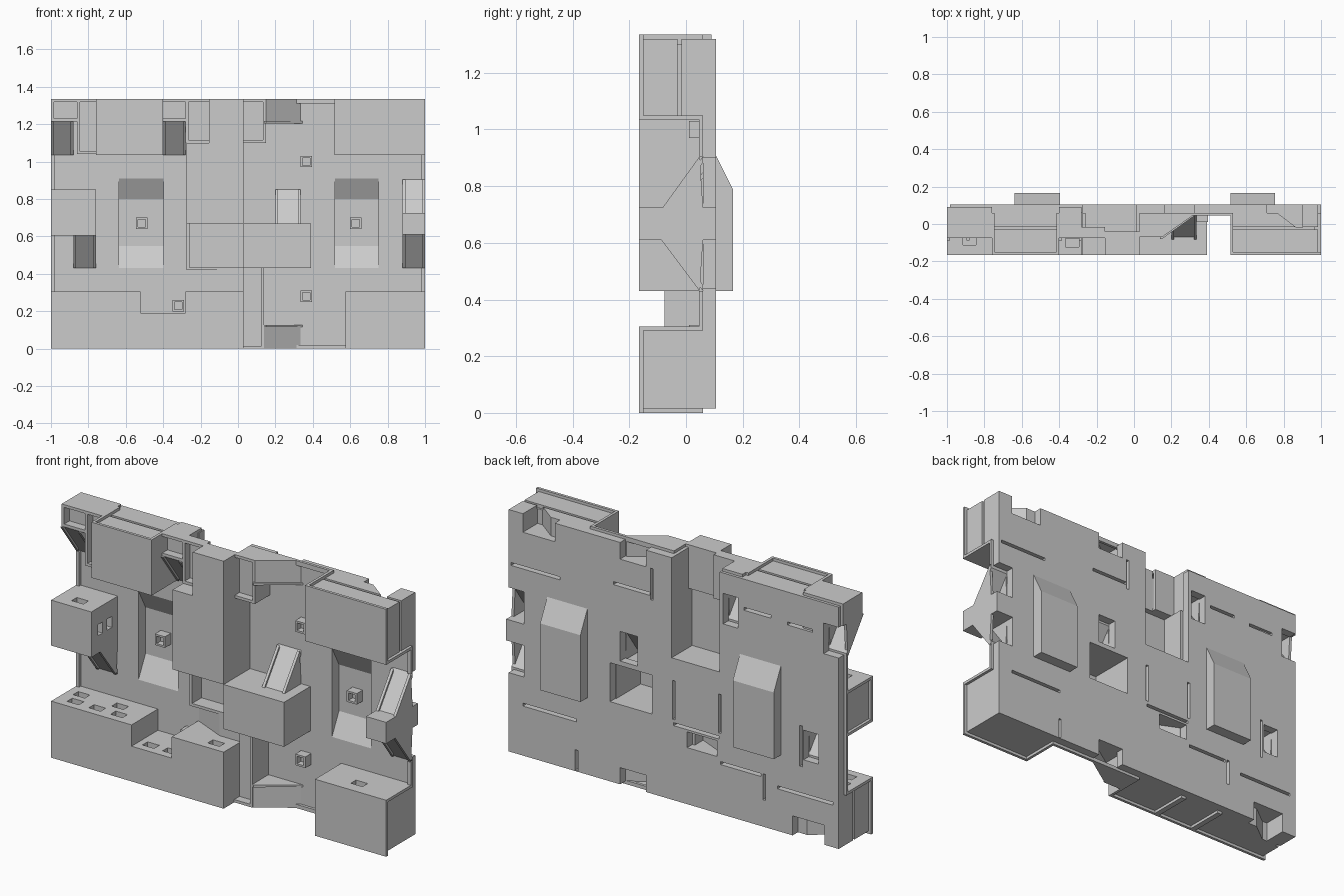
import bpy, bmesh
from mathutils import Vector

default = bpy.data.objects.get("Cube")
if default:
    bpy.data.objects.remove(default, do_unlink=True)

LIP = 0.015
FRONT, FACE, BACK = -0.165, 0.06, 0.105
TOP = 1.335


def add_prism(bm, points, lo, hi, axis):
    """Extrude a (y, z) profile along x, or an (x, y) profile along z."""
    place = (lambda p, t: (t, p[0], p[1])) if axis == 'x' else (lambda p, t: (p[0], p[1], t))
    face = bm.faces.new([bm.verts.new(place(p, lo)) for p in points])
    new = bmesh.ops.extrude_face_region(bm, geom=[face])
    verts = [g for g in new["geom"] if isinstance(g, bmesh.types.BMVert)]
    shift = Vector(place((0, 0), hi - lo))
    bmesh.ops.translate(bm, verts=verts, vec=shift)


def finish(bm, name):
    bmesh.ops.recalc_face_normals(bm, faces=bm.faces)
    mesh = bpy.data.meshes.new(name)
    bm.to_mesh(mesh)
    bm.free()
    obj = bpy.data.objects.new(name, mesh)
    bpy.context.collection.objects.link(obj)
    return obj


def prism(name, points, lo, hi, axis='x'):
    bm = bmesh.new()
    add_prism(bm, points, lo, hi, axis)
    return finish(bm, name)


def box(name, x, y, z):
    return prism(name, [(y[0], z[0]), (y[1], z[0]), (y[1], z[1]), (y[0], z[1])], *x)


def combine(obj, tool, operation='DIFFERENCE'):
    """Apply a boolean and discard the tool."""
    mod = obj.modifiers.new("cut", 'BOOLEAN')
    mod.operation, mod.object, mod.solver = operation, tool, 'EXACT'
    bpy.context.view_layer.objects.active = obj
    bpy.ops.object.modifier_apply(modifier=mod.name)
    bpy.data.objects.remove(tool, do_unlink=True)


def cut_box(obj, x, y, z):
    combine(obj, box("cutter", x, y, z))


def block(name, x, z, slots=()):
    """Block whose outer walls overhang where it meets the edge of the model."""
    body = box(name, x, (FRONT, FACE), z)
    inner_x = (x[0] + LIP if x[0] > -1 else -2, x[1] - LIP if x[1] < 1 else 2)
    inner_z = (z[0] + LIP if z[0] > 0 else -2, z[1] - LIP if z[1] < TOP else 2)
    depth = (FRONT + LIP, 1)
    if x[0] == -1:
        cut_box(body, (-2, LIP - 1), depth, inner_z)
    if x[1] == 1:
        cut_box(body, (1 - LIP, 2), depth, inner_z)
    if z[0] == 0:
        cut_box(body, inner_x, depth, (-2, LIP))
    if z[1] == TOP:
        cut_box(body, inner_x, depth, (TOP - LIP, 2))
    for sx, sy in slots:
        cut_box(body, (sx - .035, sx + .035), (sy - .022, sy + .022), (z[1] - .03, z[1] + .05))
    return body


def chute(name, lo, hi, a, b, corner, axis='x'):
    """Sloping sheet from a to b with a cheek closing each end."""
    bm = bmesh.new()
    inset = [Vector(p) + (Vector(corner) - Vector(p)) * 0.12 for p in (b, a)]
    add_prism(bm, [a, b, *inset], lo, hi, axis)
    rim = -0.012 if axis == 'x' else 0
    cheek = [(a[0] + rim, a[1]), (b[0] + rim, b[1]), corner]
    for start in (lo, hi - LIP):
        add_prism(bm, cheek, start, start + LIP, axis)
    return finish(bm, name)


def tray(name, x, y, z, hollow_x, hollow_z):
    """Box with a shallow recess in its front, open where the hollow passes its edge."""
    cut_box(box(name, x, y, z), hollow_x, (-.2, -.03), hollow_z)


# Back wall
wall = box("back_wall", (LIP - 1, 1 - LIP), (FACE, BACK), (LIP, TOP - LIP))

# Alcoves bulging out of the rear
for x0, x1 in ((-.64, -.395), (.515, .755)):
    bulge = prism("bulge", [(.08, .91), (BACK, .91), (.165, .79), (.165, .43), (.08, .43)], x0, x1)
    combine(wall, bulge, 'UNION')
    pocket = prism("pocket", [(.045, .937), (.12, .80), (.12, .55), (.045, .403)], x0 + .004, x1 - .004)
    combine(wall, pocket)

# Openings through the wall
THROUGH = (-.1, .2)
openings = [
    ((-.275, .015), (.78, 1.5)), ((.13, .38), (.445, .655)),
    ((.215, .32), (.68, .84)), ((.895, 1.1), (.725, .90)), ((.895, 1.1), (.44, .61)),
    ((-.865, -.775), (.44, .60)), ((-1.1, -.895), (1.045, 1.21)), ((-.385, -.295), (1.045, 1.21)),
    ((-.26, -.08), (.32, .405)), ((.165, .32), (1.23, 1.5)), ((.165, .32), (-.1, .105)),
    ((.71, .90), (1.22, 1.5)), ((-.90, -.71), (-.1, .12)),
]
for x, z in openings:
    cut_box(wall, x, THROUGH, z)

# Narrow seams on the rear
for x0, x1, z in ((.68, .97, 1.03), (.14, .36, 1.09), (-.58, -.42, 1.16), (-.83, -.68, 1.15),
                  (.58, .90, .29), (-.52, -.28, .29), (-.95, -.62, .25), (-.27, 0, .425)):
    cut_box(wall, (x0, x1), (.07, .2), (z - .008, z + .008))
for x, z0, z1 in ((.58, .02, .13), (-.54, .16, .30), (.13, 1.06, 1.23), (-.275, .45, .66),
                  (0, .45, .66), (-.76, .40, .62)):
    cut_box(wall, (x - .008, x + .008), (.07, .2), (z0, z1))

# Thin rims along the edges of the wall
box("top_rim", (.03, .515), (.045, FACE), (1.31, TOP))
box("bottom_rim", (.03, .575), (.045, FACE), (0, .02))
box("left_rim", (-1, -.98), (.045, FACE), (.305, 1.035))
for z in ((.305, .43), (.905, 1.035)):
    box("right_rim", (.98, 1), (.045, FACE), z)

# Upper blocks, with a groove round the outer edge
upper_left = block("upper_left_block", (-.76, -.40), (1.035, TOP))
upper_right = block("upper_right_block", (.515, 1), (1.035, TOP))
for body, x in ((upper_left, (-.745, -.415)), (upper_right, (.53, 1.1))):
    cut_box(body, x, (-.03, -.015), (1.30, 1.4))
cut_box(upper_right, (.965, 1.1), (-.03, -.015), (1.05, 1.4))
combine(upper_right, prism("cutter", [(.70, .11), (.87, -.02), (.9, -.02), (.9, .11)], 1.22, 1.5, 'z'))

# Lower blocks
lower_left = block("lower_left_block", (-1, -.52), (0, .305),
                   slots=((-.92, -.02), (-.69, -.02), (-.9, -.1), (-.77, -.1), (-.64, -.1)))
combine(lower_left, prism("cutter", [(-.70, .11), (-.87, -.02), (-.9, -.02), (-.9, .11)], -.1, .12, 'z'))
cut_box(lower_left, (-1.1, -.965), (-.03, -.015), (-.1, .29))
block("lower_step_block", (-.52, -.28), (0, .19), slots=((-.45, -.1), (-.33, -.1)))
block("lower_middle_block", (-.28, .03), (0, .305), slots=((-.06, -.1),))
block("lower_right_block", (.575, 1), (0, .305), slots=((.78, -.08),))

# Side and centre blocks
side = block("left_side_block", (-1, -.76), (.605, .85), slots=((-.88, -.09),))
for y in (-.09, -.01):
    cut_box(side, (-.79, -.7), (y - .02, y + .02), (.70, .76))
centre = block("centre_block", (.03, .39), (.43, .67))
cut_box(centre, (.13, .375), (-.148, .2), (.445, .655))
box("right_side_box", (.88, 1), (FRONT, BACK), (.61, .725))

# Pillar, recessed on its rear
box("pillar", (-.275, .03), (FRONT, -.07), (.67, 1.10))
box("pillar_top", (-.155, .03), (FRONT, -.04), (1.10, TOP))
box("pillar_floor", (-.275, .03), (-.07, BACK), (.67, .78))
box("pillar_right_wall", (.012, .03), (-.07, BACK), (.78, 1.32))
box("pillar_left_wall", (-.275, -.26), (-.07, .06), (.78, 1.10))

# Ducts and posts with recessed fronts
inside_top = (1.23, TOP - LIP)
tray("left_duct_top", (-1, -.86), (-.075, .09), (1.215, TOP), (-.985, -.5), inside_top)
tray("left_duct", (-.86, -.76), (-.075, .09), (1.04, TOP), (-.845, -.5), (1.055, TOP - LIP))
box("left_duct_corner", (-.86, -.845), (-.075, -.03), (1.04, 1.23))
tray("inner_duct_top", (-.40, -.28), (-.075, .09), (1.215, TOP), (-.6, 0), inside_top)
tray("pillar_shoulder", (-.28, -.155), (-.075, -.015), (1.10, TOP), (-.265, 0), (1.115, TOP - LIP))
tray("upper_post", (.03, .15), (-.07, .06), (1.10, TOP), (-.1, .135), (1.115, TOP - LIP))
tray("lower_post", (.03, .14), (-.075, .06), (0, .43), (-.1, .125), (LIP, .5))
box("panel_side_rail", (-.275, -.26), (-.02, .06), (.42, .67))
box("panel_bottom_rail", (-.275, .03), (-.02, .06), (.42, .435))
box("panel_base", (-.095, .03), (-.02, .06), (.305, .42))

# Sloping chutes: x range, outer (y, z) and wall-side z
for name, lo, hi, y, za, zb in (
        ("right_upper_chute", .88, 1, -.07, .725, .905),
        ("right_lower_chute", .88, 1, -.075, .61, .43),
        ("centre_chute", .20, .335, -.07, .67, .85),
        ("left_side_chute", -.88, -.76, -.08, .61, .43),
        ("left_duct_chute", -1, -.88, -.075, 1.215, 1.035),
        ("inner_duct_chute", -.40, -.28, -.075, 1.215, 1.035)):
    chute(name, lo, hi, (y, za), (.06, zb), (.06, za))

# Wedges that taper sideways into the wall, two with a thin ledge
chute("panel_wedge", .305, .42, (-.095, -.02), (-.275, .06), (-.095, .06), 'z')
chute("upper_wedge", 1.215, TOP, (.15, -.07), (.335, .06), (.15, .06), 'z')
chute("lower_wedge", 0, .12, (.14, -.07), (.335, .06), (.14, .06), 'z')
for z in (1.205, .115):
    prism("wedge_ledge", [(.14, -.08), (.15, -.08), (.345, .06), (.14, .06)], z, z + .012, 'z')

# Small square sockets
for x, z, base in ((-.515, .67, .12), (.63, .67, .12), (.365, 1.0, FACE), (.365, .28, FACE), (-.32, .23, FACE)):
    socket = box("socket", (x - .03, x + .03), (base - .05, base + .005), (z - .03, z + .03))
    cut_box(socket, (x - .02, x + .02), (base - .1, base - .015), (z - .02, z + .02))
